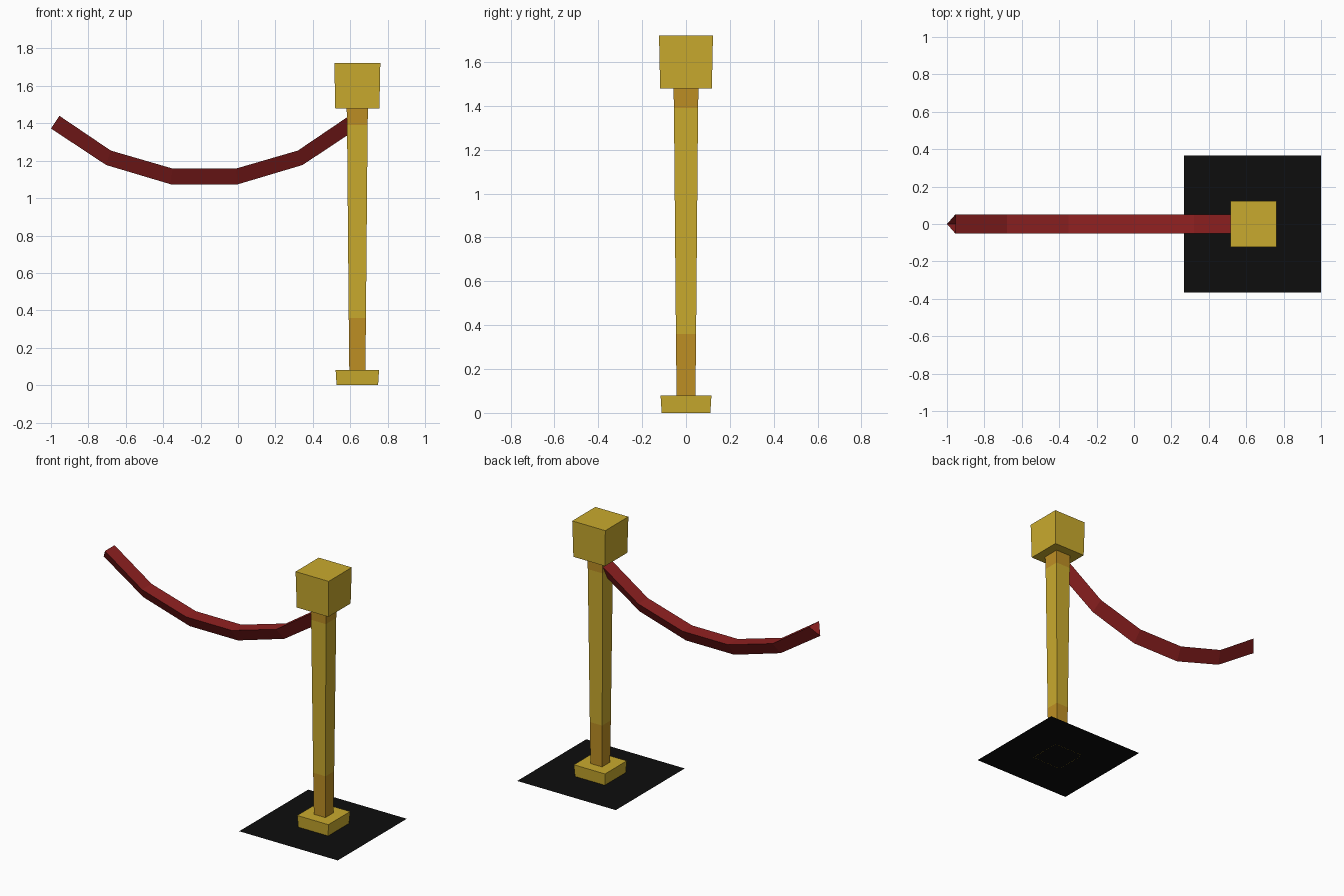
import bpy

if "Cube" in bpy.data.objects:
    bpy.data.objects.remove(bpy.data.objects["Cube"])


def material(name, rgb):
    # sRGB bytes to linear diffuse colour
    m = bpy.data.materials.new(name)
    lin = [((c / 255 + 0.055) / 1.055) ** 2.4 for c in rgb]
    m.diffuse_color = (*lin, 1)
    m.use_nodes = True
    m.node_tree.nodes["Principled BSDF"].inputs["Base Color"].default_value = m.diffuse_color
    return m


gold = material("gold", (201, 170, 46))
dark_gold = material("dark gold", (190, 143, 36))
red = material("rope red", (145, 33, 33))
black = material("black", (13, 13, 13))

CX = 0.638  # post axis


def make(name, verts, faces, mats):
    me = bpy.data.meshes.new(name)
    me.from_pydata(verts, [], faces)
    for m in mats:
        me.materials.append(m)
    ob = bpy.data.objects.new(name, me)
    bpy.context.collection.objects.link(ob)
    return ob


def square_loft(name, rings, mats, bottom=False, top=False):
    """Stack square rings given as (z, half width) and skin them."""
    verts = [(CX + sx * h, sy * h, z) for z, h in rings
             for sx, sy in ((-1, -1), (1, -1), (1, 1), (-1, 1))]
    faces = [(4 * r + i, 4 * r + (i + 1) % 4, 4 * r + 4 + (i + 1) % 4, 4 * r + 4 + i)
             for r in range(len(rings) - 1) for i in range(4)]
    if bottom:
        faces.append((3, 2, 1, 0))
    if top:
        n = 4 * (len(rings) - 1)
        faces.append((n, n + 1, n + 2, n + 3))
    return make(name, verts, faces, mats)


# floor plate: a single flat square
P, H = 0.633, 0.367
make("floor_plate", [(P - H, -H, 0.001), (P + H, -H, 0.001), (P + H, H, 0.001), (P - H, H, 0.001)],
     [(0, 1, 2, 3)], [black])

# foot block and cap block, both slightly wider at the top
square_loft("foot_block", [(0, 0.111), (0.08, 0.116)], [gold], top=True)
square_loft("cap_block", [(1.48, 0.118), (1.722, 0.123)], [gold], bottom=True, top=True)

# tapered post with darker bands at both ends
post = square_loft("post", [(0.08, 0.043), (0.36, 0.046), (1.39, 0.055), (1.48, 0.057)],
                   [gold, dark_gold])
for f in post.data.polygons:
    f.material_index = 0 if 0.36 < f.center.z < 1.39 else 1

# sagging rope: triangular section (flat top, ridge below), mirrored about its middle
MID = -0.18
half = [(-0.955, 1.44, -1.0, 1.372), (-0.68, 1.254, -0.705, 1.177), (-0.35, 1.158, -0.36, 1.074)]
sections = half + [(2 * MID - a, b, 2 * MID - c, d) for a, b, c, d in reversed(half)]
verts = []
for tx, tz, bx, bz in sections:
    verts += [(tx, -0.051, tz), (tx, 0.051, tz), (bx, 0, bz)]
faces = [(3 * s + i, 3 * s + 3 + i, 3 * s + 3 + (i + 1) % 3, 3 * s + (i + 1) % 3)
         for s in range(len(sections) - 1) for i in range(3)]
make("rope", verts, faces, [red])
